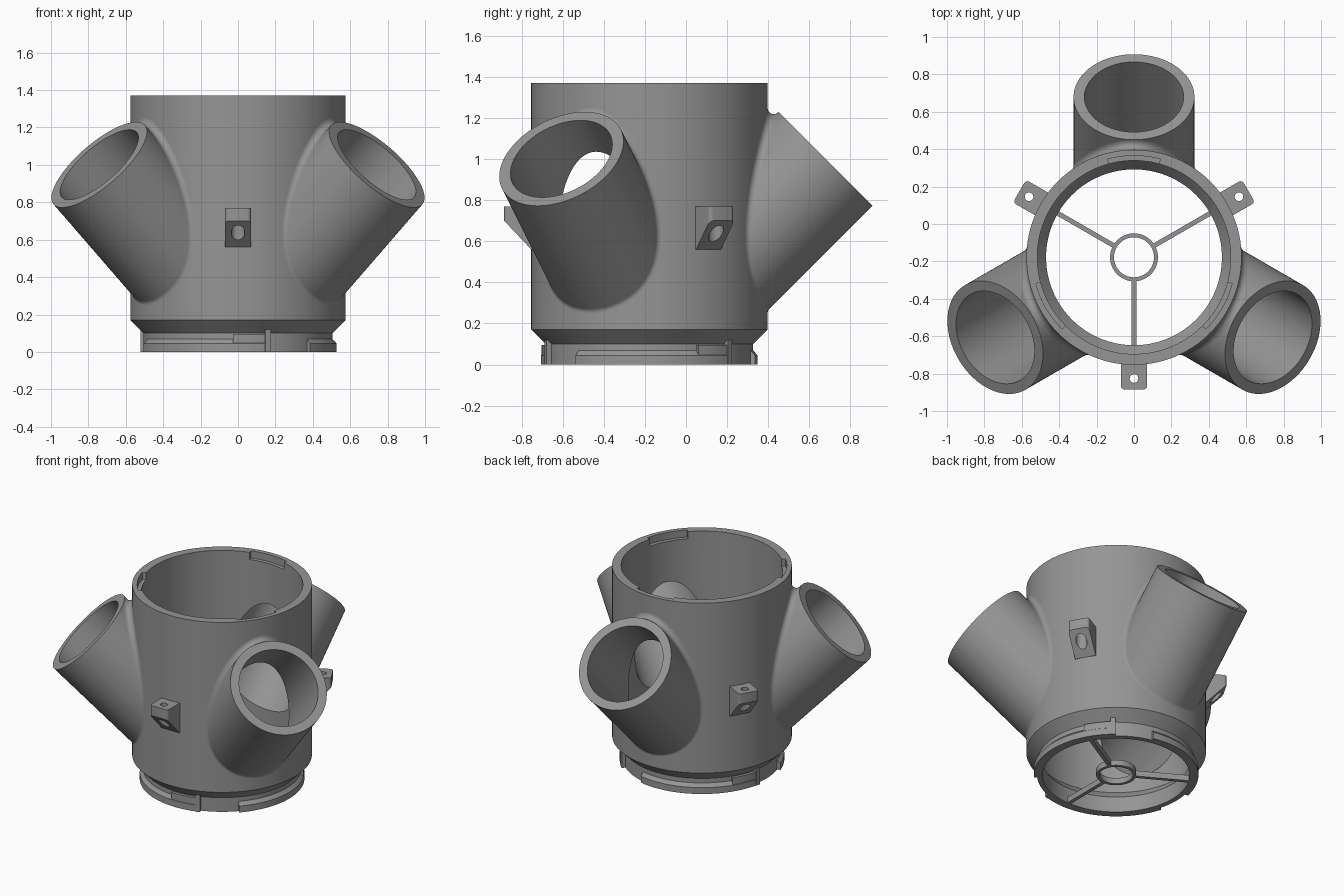
import bpy, bmesh, math
from mathutils import Vector, Matrix

if "Cube" in bpy.data.objects:
    bpy.data.objects.remove(bpy.data.objects["Cube"])

CY = -0.178                      # y of the main axis
ORIGIN = Matrix.Translation((0, CY, 0))
R_BODY, R_TUBE, R_BORE, R_FIL = 0.575, 0.323, 0.265, 0.03
TUBE_END, TUBE_Z0 = 0.857, 0.144  # radial end of tube axis, axis height on main axis
SEG = 192

grey = bpy.data.materials.new("grey plastic")
grey.diffuse_color = (0.3, 0.3, 0.3, 1)
grey.use_nodes = True
grey.node_tree.nodes["Principled BSDF"].inputs["Base Color"].default_value = grey.diffuse_color


def make(name, bm, matrix=None):
    bmesh.ops.recalc_face_normals(bm, faces=bm.faces)
    bm.transform(ORIGIN @ (matrix or Matrix()))
    mesh = bpy.data.meshes.new(name)
    bm.to_mesh(mesh)
    bm.free()
    mesh.materials.append(grey)
    ob = bpy.data.objects.new(name, mesh)
    bpy.context.collection.objects.link(ob)
    return ob


def turn(deg):
    return Matrix.Rotation(math.radians(deg), 4, 'Z')


def lathe(profile, a0=0, a1=360, seg=SEG, closed=False):
    """Revolve (r, z) points; closed profiles give rings, open ones get disc caps."""
    bm = bmesh.new()
    full = a1 - a0 == 360
    rows = []
    for i in range(seg if full else seg + 1):
        a = math.radians(a0 + (a1 - a0) * i / seg)
        rows.append([bm.verts.new((r * math.cos(a), r * math.sin(a), z)) for r, z in profile])
    n = len(profile)
    for i in range(seg):
        p, q = rows[i], rows[(i + 1) % len(rows)]
        for j in range(n if closed else n - 1):
            k = (j + 1) % n
            bm.faces.new((p[j], q[j], q[k], p[k]))
    if not full:
        bm.faces.new(rows[0])
        bm.faces.new(rows[-1])
    elif not closed:
        bm.faces.new([r[0] for r in rows])
        bm.faces.new([r[-1] for r in rows])
    return bm


def boolean(target, cutters, op):
    for c in cutters:
        m = target.modifiers.new("bool", 'BOOLEAN')
        m.object, m.operation, m.solver = c, op, 'EXACT'
        bpy.context.view_layer.objects.active = target
        bpy.ops.object.modifier_apply(modifier=m.name)
        bpy.data.objects.remove(c)


def smooth(ob, angle=30):
    bpy.ops.object.select_all(action='DESELECT')
    ob.select_set(True)
    bpy.context.view_layer.objects.active = ob
    bpy.ops.object.shade_smooth_by_angle(angle=math.radians(angle))


def tilted(radius, r0, r1, deg):
    """Cylinder on the 45 degree axis between two radial distances."""
    s = math.sqrt(2)
    bm = lathe([(radius, r0 * s), (radius, r1 * s)], seg=128)
    m = turn(deg) @ Matrix.Translation((0, 0, TUBE_Z0)) @ Matrix.Rotation(math.radians(45), 4, 'Y')
    return make("cutter", bm, m)


TUBES = (90, 210, 330)
LUGS = (30, 150, 270)

# Hollow body with conical shoulder, three slanted tubes and top notches
body = make("body", lathe([(0.505, 0), (0.505, 0.10), (R_BODY, 0.17), (R_BODY, 1.37)]))
boolean(body, [tilted(R_TUBE, 0.25, TUBE_END, a) for a in TUBES], 'UNION')
cavity = make("cavity", lathe([(0.47, -0.1), (0.47, 0.11), (0.517, 0.17), (0.517, 1.5)]))
boolean(body, [cavity], 'DIFFERENCE')
boolean(body, [tilted(R_BORE, 0.28, TUBE_END + 0.1, a) for a in TUBES], 'DIFFERENCE')
notch = [(0.48, 1.32), (0.543, 1.32), (0.543, 1.5), (0.48, 1.5)]
boolean(body, [make("notch", lathe(notch, a - 15, a + 15, 24, True)) for a in TUBES], 'DIFFERENCE')
smooth(body)


# Rounded fillets where tubes meet the body (rolling-ball strip)
def fillet():
    bm = bmesh.new()
    axis, e1, e2 = Vector((1, 0, 1)).normalized(), Vector((0, 1, 0)), Vector((-1, 0, 1)).normalized()
    rows, steps = [], 6
    for i in range(128):
        t = 2 * math.pi * i / 128
        out = e1 * math.cos(t) + e2 * math.sin(t)
        base = Vector((0, 0, TUBE_Z0)) + out * (R_TUBE + R_FIL)
        x = math.sqrt((R_BODY + R_FIL) ** 2 - base.y ** 2) - base.x
        c = base + axis * (x * math.sqrt(2))
        d0, d1 = -out, -Vector((c.x, c.y, 0)).normalized()
        rows.append([bm.verts.new(c + d0.slerp(d1, k / steps) * R_FIL) for k in range(steps + 1)])
    for i in range(128):
        p, q = rows[i], rows[(i + 1) % 128]
        for k in range(steps):
            bm.faces.new((p[k], q[k], q[k + 1], p[k + 1]))
    return bm


for a in TUBES:
    f = make("tube_fillet", fillet(), turn(a))
    # outward-facing normals
    p = f.data.polygons[0]
    rad = Vector((p.center.x, p.center.y - CY, 0))
    mid = Vector((math.cos(math.radians(a)), math.sin(math.radians(a)), 0))
    tube_out = rad - mid * rad.dot(mid)
    if p.normal.dot(tube_out) < 0:
        f.data.flip_normals()
    smooth(f, 60)


# Mounting lugs with a sloped underside and a stepped vertical hole
def lug(deg):
    bm = bmesh.new()
    side = [(0.54, 0.77), (0.707, 0.77), (0.707, 0.70), (0.575, 0.56), (0.54, 0.56)]
    face = bm.faces.new([bm.verts.new((r, -0.07, z)) for r, z in side])
    ext = bmesh.ops.extrude_face_region(bm, geom=[face])
    bmesh.ops.translate(bm, vec=(0, 0.14, 0),
                        verts=[v for v in ext["geom"] if isinstance(v, bmesh.types.BMVert)])
    corner = [e for e in bm.edges if all(v.co.x > 0.7 for v in e.verts)
              and abs(e.verts[0].co.z - e.verts[1].co.z) > 0.05]
    bmesh.ops.bevel(bm, geom=corner, offset=0.02, segments=4, affect='EDGES', profile=0.5)
    ob = make("mounting_lug", bm, turn(deg))
    at = turn(deg) @ Matrix.Translation((0.648, 0, 0))
    boolean(ob, [make("hole", lathe([(0.036, 0.5), (0.036, 0.725)], seg=32), at),
                 make("hole", lathe([(0.023, 0.6), (0.023, 0.9)], seg=32), at)], 'DIFFERENCE')
    smooth(ob)


for a in LUGS:
    lug(a)

# Bayonet tabs around the base: long rail, raised end and stop post
for a in LUGS:
    rail = [(0.49, 0), (0.527, 0), (0.527, 0.045), (0.505, 0.068), (0.49, 0.068)]
    smooth(make("bayonet_rail", lathe(rail, a - 73, a + 16, 48, True)))
    ramp = [(0.49, 0.03), (0.525, 0.04), (0.525, 0.095), (0.49, 0.095)]
    smooth(make("rail_raised_end", lathe(ramp, a - 3, a + 16, 12, True)))
    post = [(0.49, 0), (0.53, 0), (0.53, 0.12), (0.49, 0.12)]
    smooth(make("stop_post", lathe(post, a + 16, a + 19.5, 4, True)))

# Hub ring and spokes across the bottom opening
hub = [(0.107, 0), (0.128, 0), (0.128, 0.04), (0.107, 0.04)]
smooth(make("hub_ring", lathe(hub, seg=64, closed=True)))
for a in LUGS:
    bm = bmesh.new()
    bmesh.ops.create_cube(bm, size=1)
    bm.transform(Matrix.Translation((0.30, 0, 0.02)) @ Matrix.Diagonal((0.36, 0.025, 0.04, 1)))
    make("spoke", bm, turn(a))
